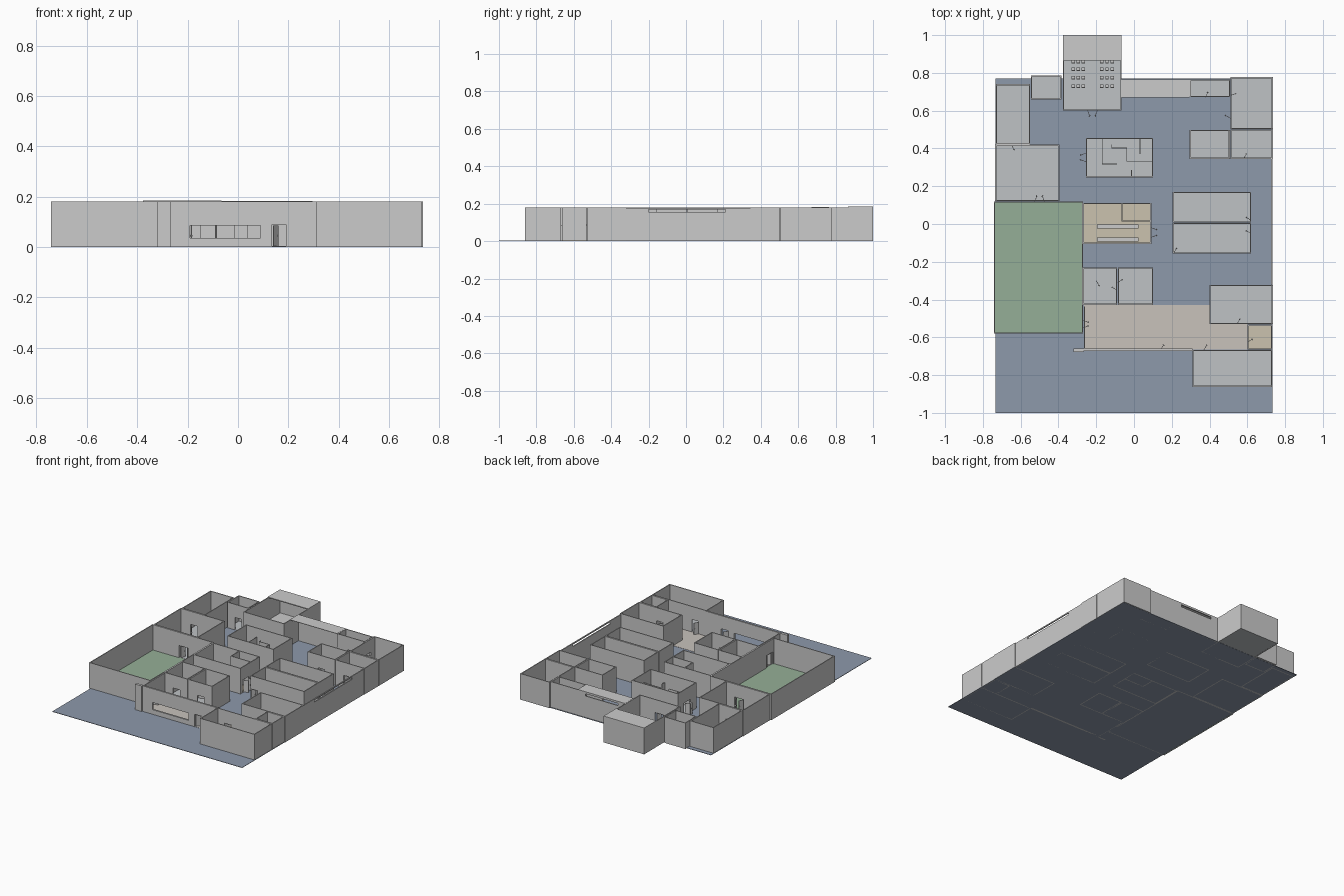
import bpy, bmesh
from mathutils import Matrix, Vector

if "Cube" in bpy.data.objects:
    bpy.data.objects.remove(bpy.data.objects["Cube"])

H, T, F = 0.181, 0.006, 0.0045   # wall height, wall thickness, floor top


def material(name, rgb):
    m = bpy.data.materials.new(name)
    m.diffuse_color = (*rgb, 1)
    m.use_nodes = True
    m.node_tree.nodes["Principled BSDF"].inputs["Base Color"].default_value = m.diffuse_color
    return m


BLUE = material("hall_blue", (.27, .32, .41))
GREEN = material("lawn_green", (.30, .43, .31))
TAN = material("canteen_tan", (.60, .54, .43))
SAND = material("lobby_sand", (.58, .54, .50))
STONE = material("room_floor", (.52, .54, .56))


def add_box(bm, x0, x1, y0, y1, z0, z1):
    m = Matrix.Translation(((x0 + x1) / 2, (y0 + y1) / 2, (z0 + z1) / 2))
    bmesh.ops.create_cube(bm, size=1, matrix=m @ Matrix.Diagonal((x1 - x0, y1 - y0, z1 - z0, 1)))


def finish(name, bm, mat=None):
    me = bpy.data.meshes.new(name)
    bm.to_mesh(me)
    bm.free()
    ob = bpy.data.objects.new(name, me)
    bpy.context.collection.objects.link(ob)
    if mat:
        me.materials.append(mat)
    return ob


def boxes(name, items, mat=None):
    bm = bmesh.new()
    for b in items:
        add_box(bm, *b)
    return finish(name, bm, mat)


def add_wall(bm, axis, a0, a1, c0, c1, openings=(), h=H):
    """Wall running along an axis, split around (centre, width, z0, z1) openings."""
    def piece(s, e, z0, z1):
        if e - s > 1e-4 and z1 - z0 > 1e-4:
            add_box(bm, *((s, e, c0, c1) if axis == 'x' else (c0, c1, s, e)), z0, z1)
    pos = a0
    for c, w, z0, z1 in sorted(openings):
        piece(pos, c - w / 2, 0, h)
        piece(c - w / 2, c + w / 2, 0, z0)
        piece(c - w / 2, c + w / 2, z1, h)
        pos = c + w / 2
    piece(pos, a1, 0, h)


def door(c, w=.052):
    return (c, w, F, .09)


def room(name, x0, x1, y0, y1, mat=STONE, skip="", lift=0.0, **gaps):
    """Floor plus four thin walls; gaps are keyed by side n, s, e, w."""
    boxes(name + "_floor", [(x0, x1, y0, y1, .001, F + lift)], mat)
    bm = bmesh.new()
    sides = {'s': ('x', x0, x1, y0, y0 + T), 'n': ('x', x0, x1, y1 - T, y1),
             'w': ('y', y0 + T, y1 - T, x0, x0 + T), 'e': ('y', y0 + T, y1 - T, x1 - T, x1)}
    for s, spec in sides.items():
        if s not in skip:
            add_wall(bm, *spec, gaps.get(s, ()))
    finish(name + "_walls", bm)


def leaf(name, x, y, deg, w=.034):
    """Door leaf standing ajar, with a handle on each face."""
    bm = bmesh.new()
    add_box(bm, 0, w, -.0015, .0015, F, .086)
    add_box(bm, w * .8, w * .9, -.005, .005, .042, .047)
    bm.transform(Matrix.Translation((x, y, 0)) @ Matrix.Rotation(deg * 0.0174533, 4, 'Z'))
    finish(name, bm)


# ground plate
boxes("base_plate", [(-.732, .732, -1, .77, 0, .003)], BLUE)

# west wing
room("outside", -.742, -.27, -.58, .12, GREEN, n=[door(-.5, .07)], e=[door(-.53, .07)])
room("gym", -.735, -.395, .122, .42, s=[door(-.5, .07)], n=[door(-.63)])
room("locker_room", -.73, -.55, .422, .74, s=[door(-.63)])
room("storage_room", -.545, -.383, .66, .785, s=[door(-.46)])

# theatre with covered stage and seats
room("theatre", -.377, -.065, .6, 1, s=[door(-.22, .07)])
boxes("stage_roof", [(-.377, -.065, .865, 1, H - .003, H + .003)])
boxes("stage_platform", [(-.37, -.072, .88, .994, F, .025)])
seats = []
for y in (.73, .775, .82, .86):
    for x in (-.322, -.295, -.268, -.17, -.143, -.116):
        seats.append((x - .009, x + .009, y - .009, y + .009, F, .02))
        seats.append((x - .009, x + .009, y - .009, y - .006, .02, .036))
boxes("theatre_seats", seats)

# north-east rooms
room("restroom", .295, .508, .672, .765, e=[door(.7)], s=[door(.4)])
room("art_room", .51, .735, .502, .777, w=[door(.58), door(.7)])
room("classroom_a", .295, .507, .345, .498, s=[door(.4)])
room("classroom_b", .51, .735, .345, .5, s=[door(.6)])

# recess with slotted outer wall and flat roof
bm = bmesh.new()
add_wall(bm, 'x', -.065, .295, .758, .765, [(.115, .25, .152, .168)])
finish("north_slot_wall", bm)
boxes("north_recess_roof", [(-.065, .295, .67, .765, H - .002, H + .001)])

# outer east wall with high window slot
bm = bmesh.new()
add_wall(bm, 'y', -.32, .345, .725, .732, [(.005, .41, .155, .169)], h=.177)
finish("east_slot_wall", bm)

# east block
room("arts_room", .205, .62, .008, .17, e=[door(.04)])
room("science_room", .205, .62, -.157, .005, e=[door(-.03)], s=[door(.235)])

# library with inner shelving walls
room("library", -.255, .1, .247, .455, w=[door(.35, .07)])
S = .004
boxes("library_shelves", [(x0, x1, y0, y1, F, .12) for x0, x1, y0, y1 in (
    (-.17, -.17 + S, .315, .449), (-.166, -.09, .315, .315 + S),
    (-.12, -.04, .4, .4 + S), (-.04, -.04 + S, .33, .404),
    (-.036, .094, .33, .33 + S), (.03, .03 + S, .37, .449),
    (-.015, -.015 + S, .253, .285), (-.12, -.12 + S, .4, .42))])

# canteen and kitchen
room("canteen", -.27, .092, -.105, .112, TAN, e=[door(-.045, .07)])
bm = bmesh.new()
add_wall(bm, 'x', -.065, .086, .012, .018, [(.0, .08, .045, .09)])
add_wall(bm, 'y', .018, .106, -.067, -.061, [door(.06)])
finish("kitchen_walls", bm)
boxes("kitchen_floor", [(-.065, .09, .015, .11, .001, F + .001)], TAN)
tables = []
for y in (-.013, -.082):
    tables.append((-.195, .025, y - .011, y + .011, .034, .039))
    for x in (-.18, .01):
        tables.append((x - .004, x + .004, y - .007, y + .007, F, .034))
boxes("canteen_tables", tables)

# south classrooms
room("classroom_c", -.27, -.09, -.428, -.23, s=[door(-.175)], e=[door(-.33)])
room("classroom_d", -.086, .1, -.428, -.23, s=[door(.012)], w=[door(-.33)])

# lobby and entrance wall
room("lobby", -.265, .6, -.665, -.43, SAND, skip="nes", w=[door(-.53, .07)])
bm = bmesh.new()
add_wall(bm, 'x', -.32, .31, -.672, -.66,
         [(-.05, .28, .035, .085), door(.163, .055)])
finish("entrance_wall", bm)
boxes("entrance_return", [(-.32, -.268, -.678, -.672, 0, H)])

# south-east offices
room("meeting_room", .4, .735, -.53, -.322, lift=.001, s=[door(.57)])
room("small_office", .6, .73, -.664, -.533, TAN, lift=.001, w=[door(-.6)])
room("administration", .31, .73, -.862, -.667, n=[door(.395)])

# door leaves: x, y, angle
for i, d in enumerate((
        (-.525, .12, 70), (-.475, .12, 110), (-.27, -.55, 20), (-.27, -.51, -20),
        (-.65, .42, -60), (-.245, .6, -70), (-.195, .6, -110), (-.255, .33, 160),
        (-.255, .375, 200), (.092, -.07, 20), (.092, -.02, -20), (-.2, -.3, -60),
        (.14, -.665, 55), (.37, -.667, 60), (.545, -.53, 60), (.6, -.625, 30),
        (.58, .345, 60), (.51, .56, 150), (.51, .68, 20), (.62, .02, 150),
        (.62, -.05, 150), (.21, -.155, 60), (.38, .67, 70), (-.09, -.35, 150),
        (-.088, -.31, 30))):
    leaf(f"door_leaf_{i + 1}", *d)
